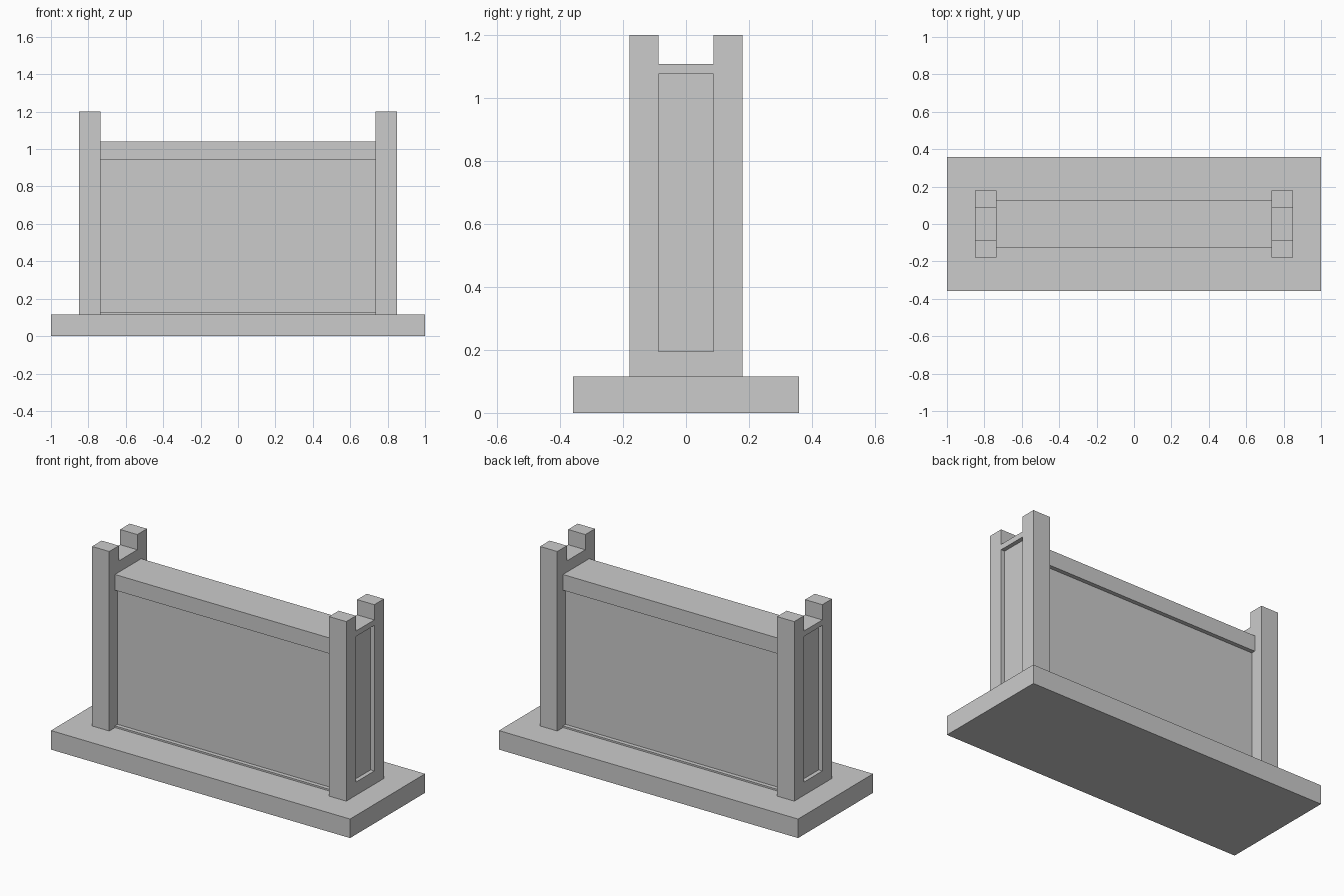
import bpy
import bmesh

if "Cube" in bpy.data.objects:
    bpy.data.objects.remove(bpy.data.objects["Cube"])


def extrude_x(name, profile, x0, x1):
    """Extrude a closed (y, z) profile along x from x0 to x1."""
    bm = bmesh.new()
    face = bm.faces.new([bm.verts.new((x0, y, z)) for y, z in profile])
    geom = bmesh.ops.extrude_face_region(bm, geom=[face])["geom"]
    moved = [v for v in geom if isinstance(v, bmesh.types.BMVert)]
    bmesh.ops.translate(bm, verts=moved, vec=(x1 - x0, 0, 0))
    bmesh.ops.recalc_face_normals(bm, faces=bm.faces[:])
    mesh = bpy.data.meshes.new(name)
    bm.to_mesh(mesh)
    bm.free()
    obj = bpy.data.objects.new(name, mesh)
    bpy.context.collection.objects.link(obj)
    return obj


def symmetric(half):
    """Complete a right-hand (y, z) half profile with its mirror image."""
    return half + [(-y, z) for y, z in reversed(half)]


BASE_TOP = 0.115
POST_IN, POST_OUT = 0.735, 0.85
NOTCH = 0.088
RECESS = 0.025

# Base slab
extrude_x("base", symmetric([(0.358, 0), (0.358, BASE_TOP)]), -1, 1)

# Central wall: thin foot, recessed panel and a top rail
extrude_x("wall_panel", symmetric([
    (0.125, BASE_TOP), (0.125, 0.125), (0.125 - RECESS, 0.125),
    (0.125 - RECESS, 0.945), (0.125, 0.945), (0.125, 1.04)]),
    -POST_IN, POST_IN)

# Notched end posts, mirrored left to right
post = extrude_x("end_posts", symmetric([
    (0.18, BASE_TOP), (0.18, 1.2), (NOTCH, 1.2), (NOTCH, 1.108)]),
    POST_IN, POST_OUT)

# Shallow recess in the outer face of each post
cutter = extrude_x("recess_cutter", symmetric([(NOTCH, 0.195), (NOTCH, 1.075)]),
                   POST_OUT - RECESS, POST_OUT + 0.1)
cutter.hide_render = True
cutter.hide_set(True)
cut = post.modifiers.new("Recess", 'BOOLEAN')
cut.operation = 'DIFFERENCE'
cut.solver = 'EXACT'
cut.object = cutter
post.modifiers.new("Mirror", 'MIRROR').use_mirror_merge = False
